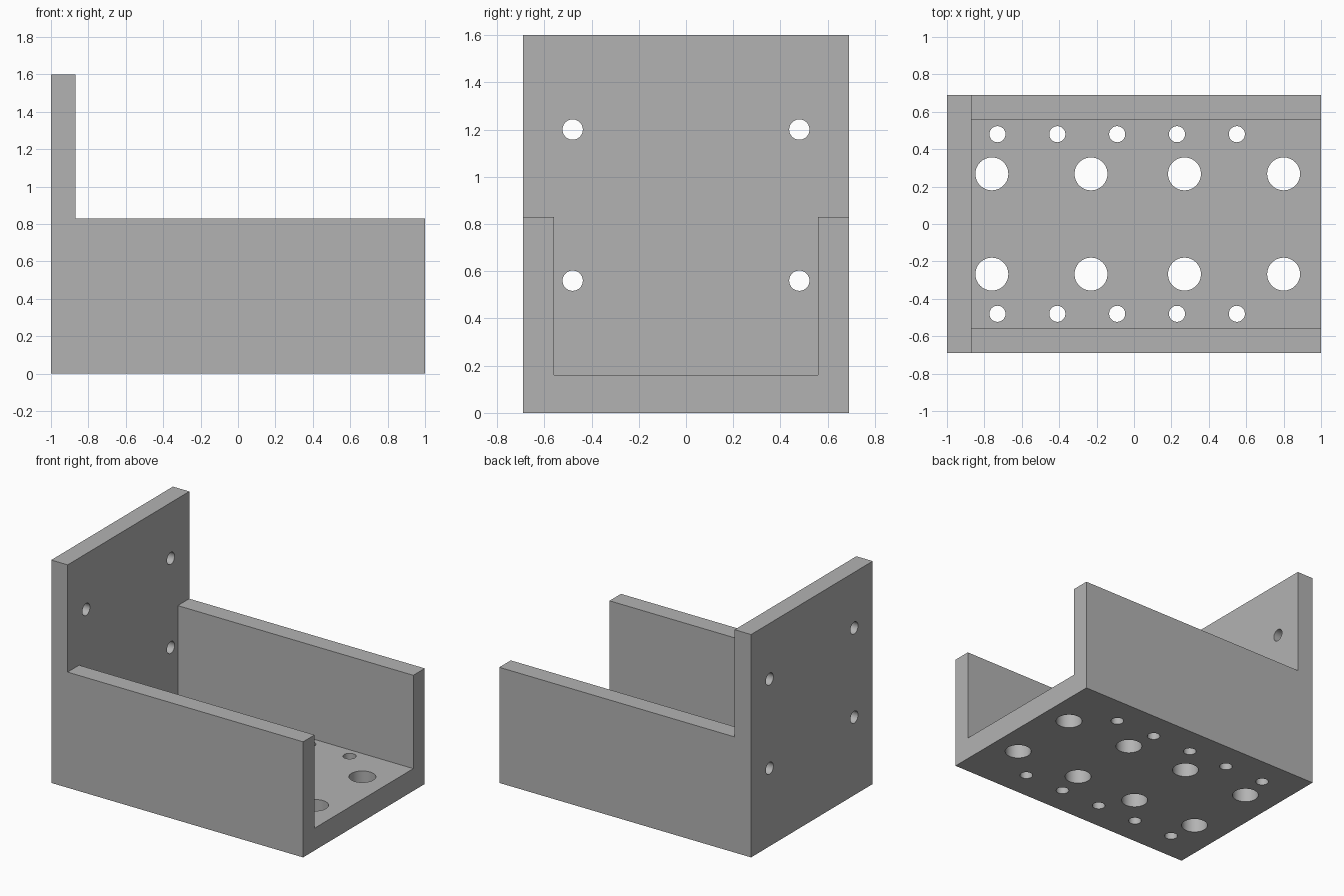
import bpy, bmesh
from math import pi
from mathutils import Matrix, Vector

default = bpy.data.objects.get("Cube")
if default:
    bpy.data.objects.remove(default, do_unlink=True)

# Main dimensions
HALF_W, INNER_W = 0.69, 0.56
PLATE_X, WALL_TOP, FLOOR_TOP, HEIGHT = -0.87, 0.83, 0.16, 1.6

grey = bpy.data.materials.new("plain grey")
grey.use_nodes = True
colour = (0.45, 0.45, 0.45, 1)
grey.diffuse_color = colour
grey.node_tree.nodes["Principled BSDF"].inputs["Base Color"].default_value = colour


def make_object(name, bm):
    bmesh.ops.recalc_face_normals(bm, faces=bm.faces)
    mesh = bpy.data.meshes.new(name)
    bm.to_mesh(mesh)
    bm.free()
    mesh.materials.append(grey)
    obj = bpy.data.objects.new(name, mesh)
    bpy.context.collection.objects.link(obj)
    return obj


def add_hole(bm, centre, radius, rotation=Matrix()):
    bmesh.ops.create_cone(bm, cap_ends=True, segments=48, radius1=radius, radius2=radius,
                          depth=0.4, matrix=Matrix.Translation(centre) @ rotation)


# Bracket body: L-shaped side profile extruded across the width
profile = [(-1, 0), (1, 0), (1, WALL_TOP), (PLATE_X, WALL_TOP), (PLATE_X, HEIGHT), (-1, HEIGHT)]
bm = bmesh.new()
face = bm.faces.new([bm.verts.new((x, -HALF_W, z)) for x, z in profile])
extruded = bmesh.ops.extrude_face_region(bm, geom=[face])["geom"]
bmesh.ops.translate(bm, vec=(0, 2 * HALF_W, 0),
                    verts=[v for v in extruded if isinstance(v, bmesh.types.BMVert)])
bracket = make_object("channel_bracket", bm)

# Channel cavity between the side walls, open at the top and the far end
low = Vector((PLATE_X, -INNER_W, FLOOR_TOP))
high = Vector((1.2, INNER_W, 2))
bm = bmesh.new()
bmesh.ops.create_cube(bm, size=1, matrix=Matrix.Translation((low + high) / 2)
                      @ Matrix.Diagonal((high - low).to_4d()))
cavity = make_object("cavity_cutter", bm)

# Floor holes: inner rows of large ones, outer rows of small ones
bm = bmesh.new()
for side in (-1, 1):
    for x in (-0.76, -0.23, 0.27, 0.8):
        add_hole(bm, (x, side * 0.268, 0.08), 0.088)
    for i in range(5):
        add_hole(bm, (-0.73 + 0.32 * i, side * 0.48, 0.08), 0.043)
floor_holes = make_object("floor_hole_cutter", bm)

# Mounting holes through the upright plate
bm = bmesh.new()
for side in (-1, 1):
    for z in (0.56, 1.2):
        add_hole(bm, (-0.93, side * 0.48, z), 0.043, Matrix.Rotation(pi / 2, 4, 'Y'))
plate_holes = make_object("plate_hole_cutter", bm)

# Cut everything and keep the edges crisp
bpy.ops.object.select_all(action='DESELECT')
bracket.select_set(True)
bpy.context.view_layer.objects.active = bracket
for cutter in (cavity, floor_holes, plate_holes):
    cutter.hide_render = True
    cut = bracket.modifiers.new(cutter.name, 'BOOLEAN')
    cut.operation = 'DIFFERENCE'
    cut.solver = 'EXACT'
    cut.object = cutter
    bpy.ops.object.modifier_apply(modifier=cut.name)
    bpy.data.objects.remove(cutter, do_unlink=True)
bpy.ops.object.shade_smooth_by_angle(angle=pi / 6)
